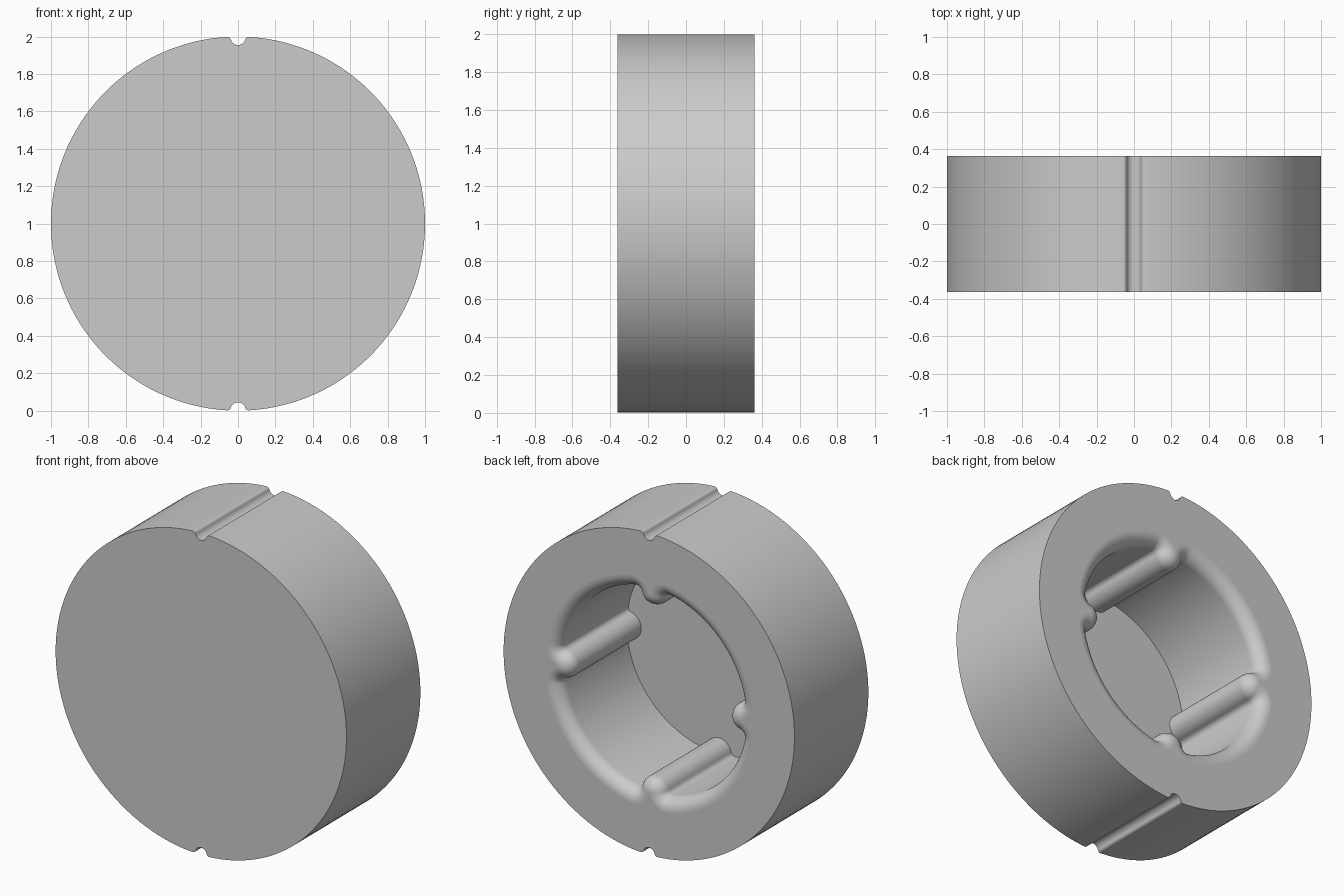
import bpy
import bmesh
from math import atan2, acos, sin, cos, pi, sqrt
from mathutils import Vector

if "Cube" in bpy.data.objects:
    bpy.data.objects.remove(bpy.data.objects["Cube"], do_unlink=True)

HALF = 0.363       # half of the disc's thickness
FLOOR = -0.325     # pocket floor
LIP = 0.08         # radius of the rounded pocket rim


def direction(angle):
    return Vector((cos(angle), sin(angle)))


def arc(centre, radius, start, end, steps):
    """Points with outward normals; a negative radius gives a hollow arc."""
    for i in range(steps):
        n = direction(start + (end - start) * i / steps)
        yield centre + n * radius, n


def bitten_circle(radius, bite_at, bite, corner, count, steps):
    """Circle with evenly spaced round bites and rounded corners beside them."""
    reach = radius - corner
    delta = acos((reach**2 + bite_at**2 - (bite + corner)**2) / (2 * reach * bite_at))
    beta = atan2(reach * sin(delta), bite_at - reach * cos(delta))
    points = []
    for k in range(count):
        a = pi / 2 + k * 2 * pi / count
        before, after = direction(a - delta) * reach, direction(a + delta) * reach
        points += arc(before, corner, a - delta, a + beta, 8)
        points += arc(direction(a) * bite_at, -bite, a + beta, a - beta, 16)
        points += arc(after, corner, a - beta, a + delta, 8)
        points += arc(Vector((0, 0)), radius, a + delta,
                      a + 2 * pi / count - delta, steps)
    return points


def add_loop(bm, outline, y, offset=0.0):
    loop = []
    for p, n in outline:
        q = p + n * offset
        loop.append(bm.verts.new((q.x, y, q.y + 1)))
    return loop


def skin(bm, a, b):
    for i in range(len(a)):
        j = (i + 1) % len(a)
        bm.faces.new((a[i], a[j], b[j], b[i]))


def ring_edges(bm, loop):
    return [bm.edges.get((loop[i - 1], loop[i])) for i in range(len(loop))]


bm = bmesh.new()

# Outer rim with a groove at top and bottom, closed by the front face
rim = bitten_circle(1.0, 0.995, 0.04, 0.02, 2, 64)
front = add_loop(bm, rim, -HALF)
back = add_loop(bm, rim, HALF)
skin(bm, front, back)
flat = [bm.faces.new(front)]

# Pocket with four round ribs, and a rim that rolls outward
pocket = bitten_circle(0.635, 0.62, 0.085, 0.03, 4, 28)
loops = [add_loop(bm, pocket, FLOOR)]
for i in range(11):
    t = pi / 2 * i / 10
    loops.append(add_loop(bm, pocket, HALF - LIP + LIP * sin(t), LIP * (1 - cos(t))))
for a, b in zip(loops, loops[1:]):
    skin(bm, a, b)
flat.append(bm.faces.new(loops[0]))

# Flat back ring between rim and pocket
filled = bmesh.ops.triangle_fill(
    bm, edges=ring_edges(bm, back) + ring_edges(bm, loops[-1]),
    use_beauty=True, normal=(0, 1, 0))
flat += [f for f in filled["geom"] if isinstance(f, bmesh.types.BMFace)]
bmesh.ops.recalc_face_normals(bm, faces=bm.faces)
bm.faces.index_update()
flat_ids = [f.index for f in flat]

mesh = bpy.data.meshes.new("grooved_cap")
bm.to_mesh(mesh)
bm.free()
cap = bpy.data.objects.new("grooved_cap", mesh)
bpy.context.collection.objects.link(cap)

# Plain grey
grey = bpy.data.materials.new("plain_grey")
grey.use_nodes = True
colour = (0.6, 0.6, 0.6, 1)
grey.diffuse_color = colour
grey.node_tree.nodes["Principled BSDF"].inputs["Base Color"].default_value = colour
mesh.materials.append(grey)

# Smooth curved walls, flat end faces
bpy.ops.object.select_all(action="DESELECT")
cap.select_set(True)
bpy.context.view_layer.objects.active = cap
bpy.ops.object.shade_smooth_by_angle(angle=pi / 6)
for i in flat_ids:
    mesh.polygons[i].use_smooth = False
